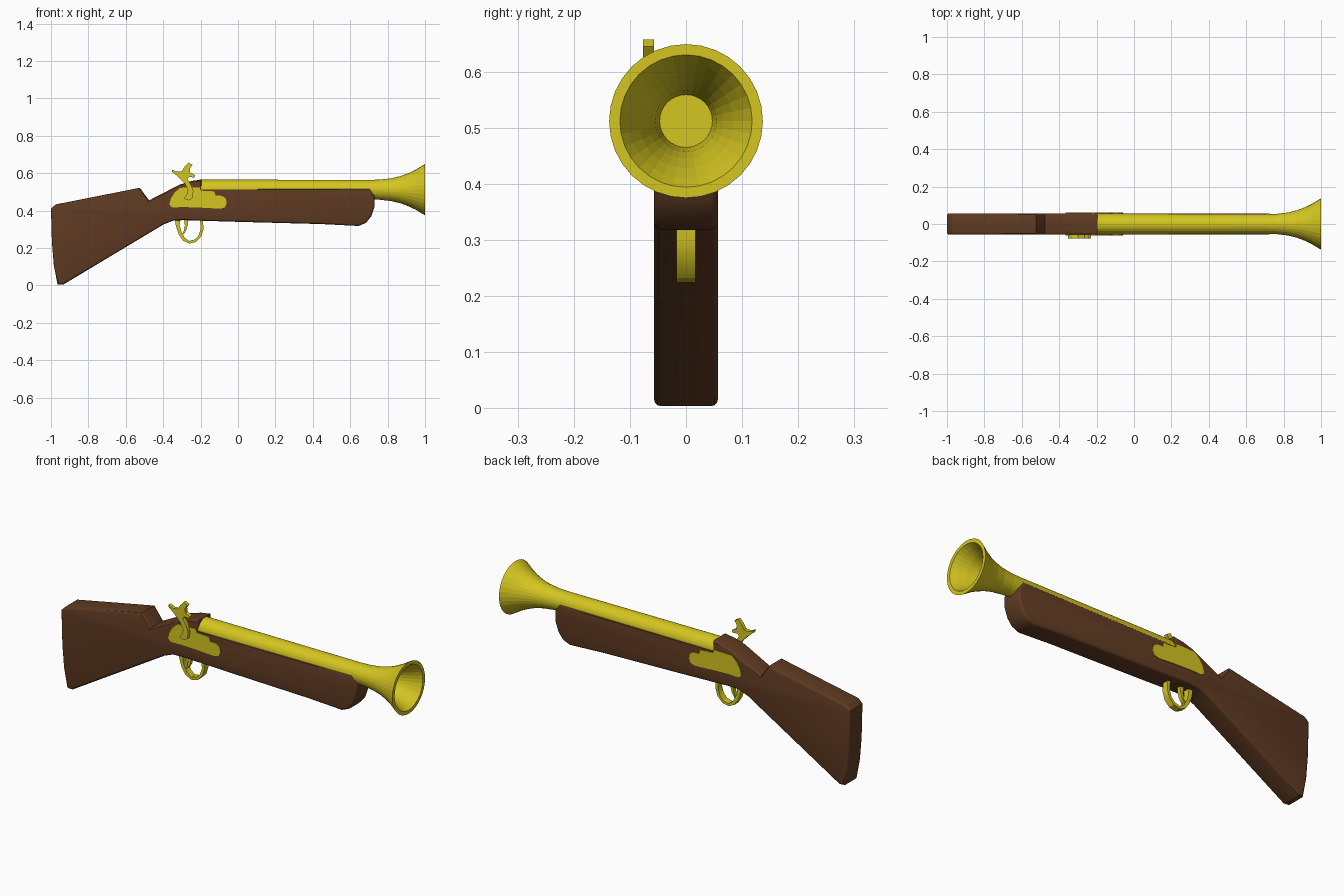
import bpy, bmesh, math


def material(name, rgb):
    m = bpy.data.materials.new(name)
    m.diffuse_color = (*rgb, 1)
    return m


wood = material("wood", (0.115, 0.043, 0.016))
brass = material("brass", (0.66, 0.56, 0.015))


def slab(name, outline, y0, y1, mat, bevel=0.0):
    """Extrude an x-z outline between two y positions, rounding its rim."""
    cu = bpy.data.curves.new(name, 'CURVE')
    cu.dimensions = '2D'
    cu.fill_mode = 'BOTH'
    sp = cu.splines.new('POLY')
    sp.points.add(len(outline) - 1)
    for p, (x, z) in zip(sp.points, outline):
        p.co = (x, z, 0, 1)
    sp.use_cyclic_u = True
    cu.extrude = (y1 - y0) / 2 - bevel
    cu.bevel_depth = bevel
    cu.bevel_resolution = 2
    cu.offset = -bevel
    ob = bpy.data.objects.new(name, cu)
    bpy.context.collection.objects.link(ob)
    ob.rotation_euler = (math.pi / 2, 0, 0)
    ob.location.y = (y0 + y1) / 2
    bpy.ops.object.select_all(action='DESELECT')
    ob.select_set(True)
    bpy.context.view_layer.objects.active = ob
    bpy.ops.object.convert(target='MESH')
    ob = bpy.context.object
    ob.data.materials.clear()
    ob.data.materials.append(mat)
    bm = bmesh.new()
    bm.from_mesh(ob.data)
    bmesh.ops.remove_doubles(bm, verts=bm.verts, dist=0.0002)
    bmesh.ops.recalc_face_normals(bm, faces=bm.faces)
    bm.to_mesh(ob.data)
    bm.free()
    bpy.ops.object.shade_smooth_by_angle(angle=math.radians(30))
    return ob


def lathe(name, profile, z, sides, mat):
    """Revolve an (x, radius) profile around the x axis, capping both ends."""
    bm = bmesh.new()
    rings = [[bm.verts.new((x, r * math.sin(a), z + r * math.cos(a)))
              for a in (2 * math.pi * i / sides for i in range(sides))]
             for x, r in profile]
    for a, b in zip(rings, rings[1:]):
        for i in range(sides):
            j = (i + 1) % sides
            bm.faces.new((a[i], a[j], b[j], b[i]))
    bm.faces.new(rings[0])
    bm.faces.new(rings[-1])
    bmesh.ops.recalc_face_normals(bm, faces=bm.faces)
    me = bpy.data.meshes.new(name)
    bm.to_mesh(me)
    bm.free()
    me.materials.append(mat)
    ob = bpy.data.objects.new(name, me)
    bpy.context.collection.objects.link(ob)
    return ob


# Wooden stock with comb notch and rounded fore-end
slab("stock", [
    (-0.975, 0.433), (-0.525, 0.522), (-0.475, 0.455), (-0.31, 0.54),
    (-0.25, 0.558), (-0.195, 0.567), (-0.195, 0.518), (0.705, 0.518),
    (0.73, 0.475), (0.73, 0.42), (0.713, 0.37), (0.685, 0.335), (0.645, 0.318),
    (0.45, 0.328), (0.0, 0.34), (-0.29, 0.349), (-0.345, 0.347), (-0.40, 0.325),
    (-0.935, 0.004), (-0.965, 0.006), (-0.985, 0.11), (-0.995, 0.23),
    (-1.0, 0.41)], -0.057, 0.057, wood, 0.012)

# Barrel with flared, hollow muzzle
lathe("barrel", [
    (-0.197, 0.054), (0.70, 0.052), (0.76, 0.054), (0.82, 0.061), (0.87, 0.073),
    (0.915, 0.09), (0.95, 0.107), (0.978, 0.124), (1.0, 0.137),
    (1.0, 0.118), (0.97, 0.102), (0.93, 0.084), (0.88, 0.067), (0.83, 0.055),
    (0.76, 0.047)], 0.512, 32, brass)

# Lock plates on both sides
plate = [
    (-0.367, 0.432), (-0.35, 0.417), (-0.29, 0.419), (-0.2, 0.416), (-0.095, 0.41),
    (-0.07, 0.418), (-0.06, 0.44), (-0.065, 0.465), (-0.085, 0.479), (-0.12, 0.481),
    (-0.127, 0.503), (-0.20, 0.507), (-0.205, 0.525), (-0.31, 0.522),
    (-0.34, 0.495), (-0.36, 0.462)]
for side, s in (("front", -1), ("back", 1)):
    ys = sorted((s * 0.05, s * 0.061))
    slab("lock_plate_" + side, plate, ys[0], ys[1], brass)

# Hammer: curved stem with a spur, top jaw and nose
slab("hammer", [
    (-0.29, 0.465), (-0.265, 0.455), (-0.243, 0.468), (-0.238, 0.505),
    (-0.252, 0.54), (-0.27, 0.567), (-0.262, 0.58), (-0.232, 0.577),
    (-0.23, 0.59), (-0.255, 0.603), (-0.258, 0.625), (-0.243, 0.645),
    (-0.265, 0.657), (-0.285, 0.635), (-0.30, 0.61), (-0.33, 0.608),
    (-0.352, 0.62), (-0.352, 0.607), (-0.325, 0.585), (-0.305, 0.565),
    (-0.285, 0.545), (-0.268, 0.51), (-0.272, 0.488)], -0.077, -0.057, brass)

# Trigger guard loop
outer = [(-0.338, 0.36), (-0.332, 0.318), (-0.318, 0.275), (-0.295, 0.24),
         (-0.262, 0.224), (-0.225, 0.232), (-0.197, 0.26), (-0.185, 0.30),
         (-0.187, 0.36)]
inner = [(-0.203, 0.36), (-0.2, 0.30), (-0.211, 0.265), (-0.232, 0.245),
         (-0.262, 0.238), (-0.285, 0.255), (-0.302, 0.285), (-0.312, 0.32),
         (-0.31, 0.36)]
slab("trigger_guard", outer + inner, -0.017, 0.017, brass)

# Trigger
slab("trigger", [(-0.29, 0.36), (-0.284, 0.32), (-0.29, 0.29), (-0.302, 0.268),
                 (-0.288, 0.276), (-0.275, 0.298), (-0.268, 0.325),
                 (-0.265, 0.36)], -0.01, 0.01, brass)
